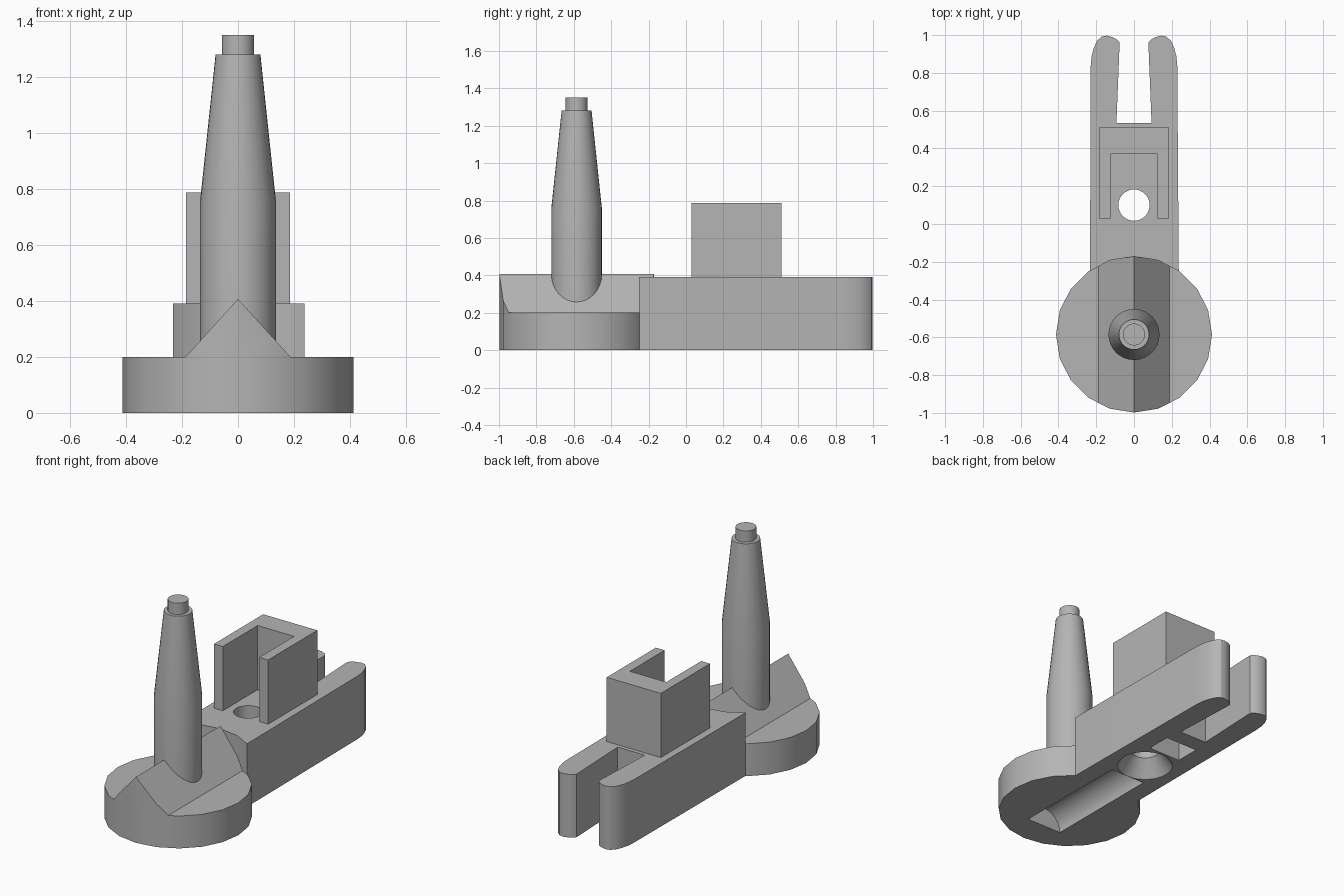
import bpy, bmesh, math
from mathutils import Matrix

cube = bpy.data.objects.get("Cube")
if cube:
    bpy.data.objects.remove(cube, do_unlink=True)

grey = bpy.data.materials.new("plain_grey")
grey.use_nodes = True
colour = (0.46, 0.46, 0.46, 1)
grey.diffuse_color = colour
grey.node_tree.nodes["Principled BSDF"].inputs["Base Color"].default_value = colour

DISC_Y, DISC_R, DISC_H, BAR_H = -0.585, 0.413, 0.2, 0.39


def finish(bm, name):
    bmesh.ops.recalc_face_normals(bm, faces=bm.faces)
    mesh = bpy.data.meshes.new(name)
    bm.to_mesh(mesh)
    bm.free()
    mesh.materials.append(grey)
    obj = bpy.data.objects.new(name, mesh)
    bpy.context.collection.objects.link(obj)
    return obj


def extrude(name, outline, low, high, along_y=False):
    """Prism from an outline in xy (raised in z) or in xz (run along y)."""
    bm = bmesh.new()
    place = (lambda a, b, t: (a, t, b)) if along_y else (lambda a, b, t: (a, b, t))
    face = bm.faces.new([bm.verts.new(place(a, b, low)) for a, b in outline])
    made = bmesh.ops.extrude_face_region(bm, geom=[face])["geom"]
    moved = [v for v in made if isinstance(v, bmesh.types.BMVert)]
    bmesh.ops.translate(bm, verts=moved, vec=place(0, 0, high - low))
    return finish(bm, name)


def lathe(name, profile, y, sides):
    """Closed solid of rings (radius, height) about an upright axis."""
    bm = bmesh.new()
    rings = [[bm.verts.new((r * math.cos(a), y + r * math.sin(a), z))
              for a in (math.tau * i / sides for i in range(sides))] for r, z in profile]
    for lower, upper in zip(rings, rings[1:]):
        for i in range(sides):
            j = (i + 1) % sides
            bm.faces.new((lower[i], lower[j], upper[j], upper[i]))
    bm.faces.new(rings[0])
    bm.faces.new(rings[-1])
    return finish(bm, name)


def box_outline(x0, x1, y0, y1):
    return [(x0, y0), (x1, y0), (x1, y1), (x0, y1)]


def boolean(obj, cutter, operation="DIFFERENCE"):
    mod = obj.modifiers.new("cut", "BOOLEAN")
    mod.operation, mod.solver, mod.object = operation, "EXACT", cutter
    bpy.context.view_layer.objects.active = obj
    bpy.ops.object.modifier_apply(modifier=mod.name)
    bpy.data.objects.remove(cutter, do_unlink=True)


def arc(r, start, stop, steps, y=0):
    angles = [math.radians(start + (stop - start) * i / steps) for i in range(steps + 1)]
    return [(r * math.cos(a), y + r * math.sin(a)) for a in angles]


def groove():
    return extrude("groove_cutter", arc(0.12, 0, 180, 12) + [(-0.12, -0.05), (0.12, -0.05)],
                   -0.815, -0.06, along_y=True)


# Round foot with an arched groove underneath
foot = lathe("round_foot", [(DISC_R, 0), (DISC_R, DISC_H)], DISC_Y, 20)
boolean(foot, groove())

# Ridge on the foot, trimmed to the foot's outline
ridge = extrude("foot_ridge", [(-0.187, 0.2), (0.187, 0.2), (0, 0.407)], -1.1, 0, along_y=True)
boolean(ridge, lathe("trim", [(DISC_R, 0.1), (DISC_R, 0.6)], DISC_Y, 20), "INTERSECT")

# Forked bar: foot-hugging end, rounded prongs and a tapering slot
prong = [(0.229, 0.84), (0.224, 0.89), (0.212, 0.935), (0.195, 0.97), (0.172, 0.992),
         (0.145, 0.997), (0.115, 0.99), (0.09, 0.977), (0.076, 0.96), (0.093, 0.535)]
outline = (prong + [(-x, y) for x, y in reversed(prong)]
           + [(-0.233, -0.25)] + arc(DISC_R, 126, 54, 4, DISC_Y)[1:-1] + [(0.237, -0.25)])
bar = extrude("forked_bar", outline, 0, BAR_H)
boolean(bar, groove())

# Countersunk bolt hole and blind pocket in the bar
boolean(bar, lathe("hole_cutter", [(0.168, -0.01), (0.083, 0.1), (0.083, 0.5)], 0.1, 32))
boolean(bar, extrude("pocket_cutter", box_outline(-0.11, 0.11, 0.275, 0.43), -0.05, 0.3))

# U-shaped bracket open to the front
half = [(0.185, 0.51), (0.185, 0.03), (0.125, 0.03), (0.125, 0.37)]
bracket = extrude("u_bracket", half + [(-x, y) for x, y in reversed(half)], BAR_H, 0.787)

# Tapered post with a small pin on top
post = lathe("tapered_post", [(0.135, 0.19), (0.135, 0.76), (0.08, 1.28), (0.058, 1.28),
                              (0.058, 1.35)], DISC_Y, 32)

# Smooth rounds, keep hard edges
for obj in bpy.context.view_layer.objects:
    obj.select_set(obj in (foot, ridge, bar, bracket, post))
bpy.context.view_layer.objects.active = bar
bpy.ops.object.shade_smooth_by_angle(angle=math.radians(30))
